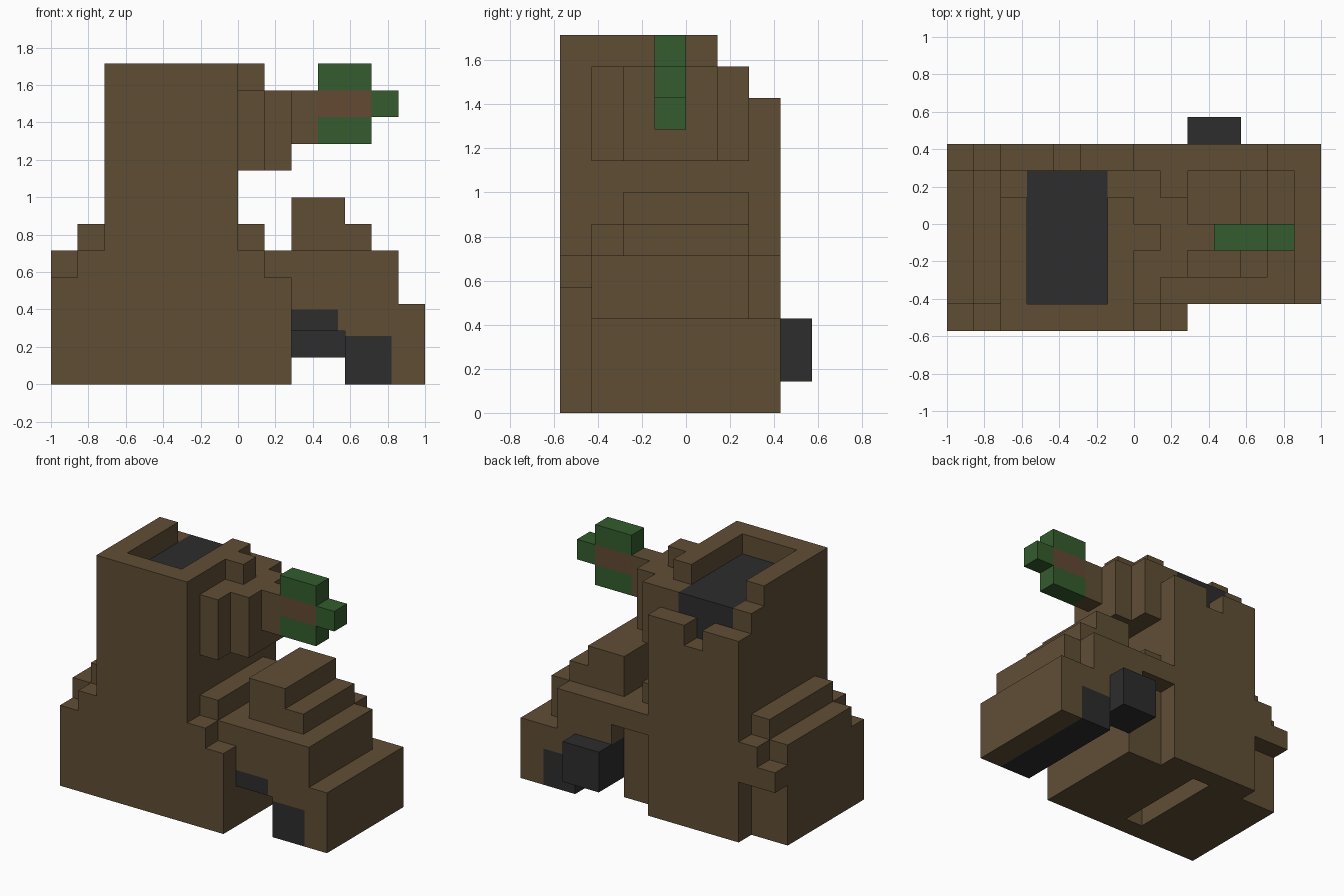
import bpy, bmesh
from mathutils import Vector

if "Cube" in bpy.data.objects:
    bpy.data.objects.remove(bpy.data.objects["Cube"])

U = 1 / 7  # size of one block


def material(name, rgb):
    m = bpy.data.materials.new(name)
    m.diffuse_color = (*rgb, 1)
    m.use_nodes = True
    m.node_tree.nodes["Principled BSDF"].inputs["Base Color"].default_value = m.diffuse_color
    return m


BARK = material("bark brown", (0.117, 0.076, 0.036))
TWIG = material("reddish brown", (0.125, 0.068, 0.034))
LEAF = material("leaf green", (0.033, 0.107, 0.026))
DARK = material("charcoal", (0.026, 0.026, 0.026))


def cells(*boxes):
    """Unit cells inside boxes given as (x0, x1, y0, y1, z0, z1)."""
    return {(x, y, z) for a, b, c, d, e, f in boxes
            for x in range(a, b) for y in range(c, d) for z in range(e, f)}


def add_object(name, bm, mat):
    me = bpy.data.meshes.new(name)
    bm.to_mesh(me)
    bm.free()
    me.materials.append(mat)
    bpy.context.collection.objects.link(bpy.data.objects.new(name, me))


def block_part(name, solid, mat, occupied):
    """Skin a set of cells, leaving out faces hidden by neighbours."""
    bm = bmesh.new()
    verts = {}

    def vert(p):
        if p not in verts:
            verts[p] = bm.verts.new(Vector(p) * U)
        return verts[p]

    for c in sorted(solid):
        for ax in range(3):
            for s in (0, 1):
                n = list(c)
                n[ax] += 2 * s - 1
                if tuple(n) in occupied:
                    continue
                i, j = (ax + 1) % 3, (ax + 2) % 3
                quad = []
                for di, dj in ((0, 0), (1, 0), (1, 1), (0, 1)):
                    p = list(c)
                    p[ax] += s
                    p[i] += di
                    p[j] += dj
                    quad.append(vert(tuple(p)))
                bm.faces.new(quad if s else quad[::-1])
    bmesh.ops.dissolve_limit(bm, angle_limit=0.01, verts=bm.verts, edges=bm.edges)
    add_object(name, bm, mat)


def box_part(name, x0, x1, y0, y1, z0, z1, mat):
    bm = bmesh.new()
    bmesh.ops.create_cube(bm, size=1)
    for v in bm.verts:
        v.co = Vector(((x0 + x1) / 2 + v.co.x * (x1 - x0),
                       (y0 + y1) / 2 + v.co.y * (y1 - y0),
                       (z0 + z1) / 2 + v.co.z * (z1 - z0))) * U
    add_object(name, bm, mat)


# Hollow trunk with a broken, stepped back rim
trunk = cells((-5, 0, -4, 3, 0, 12))
trunk -= cells((-4, -1, -3, 2, 9, 12), (-5, 0, 1, 2, 11, 12), (-5, 0, 2, 3, 10, 12),
               (-3, -2, 2, 3, 9, 10), (-3, -2, -3, 2, 0, 1))
hollow = cells((-4, -1, -3, 2, 9, 11))

# Stepped roots on both sides of the trunk
roots = cells((-7, -6, -4, 2, 0, 4), (-7, -6, -3, 2, 4, 5), (-7, -6, 2, 3, 3, 4),
              (-6, -5, -4, 2, 0, 5), (-6, -5, -3, 2, 5, 6), (-6, -5, 2, 3, 3, 5),
              (0, 1, -4, 2, 0, 5), (0, 1, -3, 2, 5, 6), (0, 2, 2, 3, 4, 5),
              (1, 2, -4, 2, 0, 4), (1, 2, -3, 2, 4, 5))

# Stepped mound beside the trunk, with a passage under it
mound = cells((2, 7, -3, 3, 0, 3), (2, 6, -3, 2, 3, 5), (2, 5, 2, 3, 3, 5),
              (2, 5, -2, 2, 5, 6), (2, 4, -2, 2, 6, 7))
mound -= cells((2, 4, -3, 3, 0, 2), (4, 6, -3, 3, 0, 2), (2, 4, -3, 2, 2, 3))
rear_block = cells((2, 4, 2, 4, 1, 3))
mound -= rear_block

# Branch collar, branch and leaves
collar = cells((0, 1, -3, 2, 8, 11), (1, 2, -2, 1, 8, 11), (0, 1, -1, 0, 11, 12),
               (2, 3, -1, 0, 9, 11))
branch = cells((3, 5, -1, 0, 10, 11))
leaves = cells((3, 5, -1, 0, 9, 10), (3, 5, -1, 0, 11, 12), (5, 6, -1, 0, 10, 11))

parts = [("trunk", trunk, BARK), ("trunk_hollow", hollow, DARK), ("roots", roots, BARK),
         ("mound", mound, BARK), ("rear_block", rear_block, DARK),
         ("branch_collar", collar, BARK), ("branch", branch, TWIG), ("leaves", leaves, LEAF)]
occupied = set().union(*(p[1] for p in parts))
for name, solid, mat in parts:
    block_part(name, solid, mat, occupied)

# Dark logs running through the mound, with the bark around them
box_part("lower_log", 4, 5.75, -3, 3, 0, 1.8, DARK)
box_part("lower_log_side", 5.75, 6, -3, 3, 0, 2, BARK)
box_part("lower_log_cover", 4, 5.75, -3, 3, 1.8, 2, BARK)
box_part("upper_log", 2, 3.75, -3, 2, 2, 2.8, DARK)
box_part("upper_log_side", 3.75, 4, -3, 2, 2, 3, BARK)
box_part("upper_log_cover", 2, 3.75, -3, 2, 2.8, 3, BARK)
